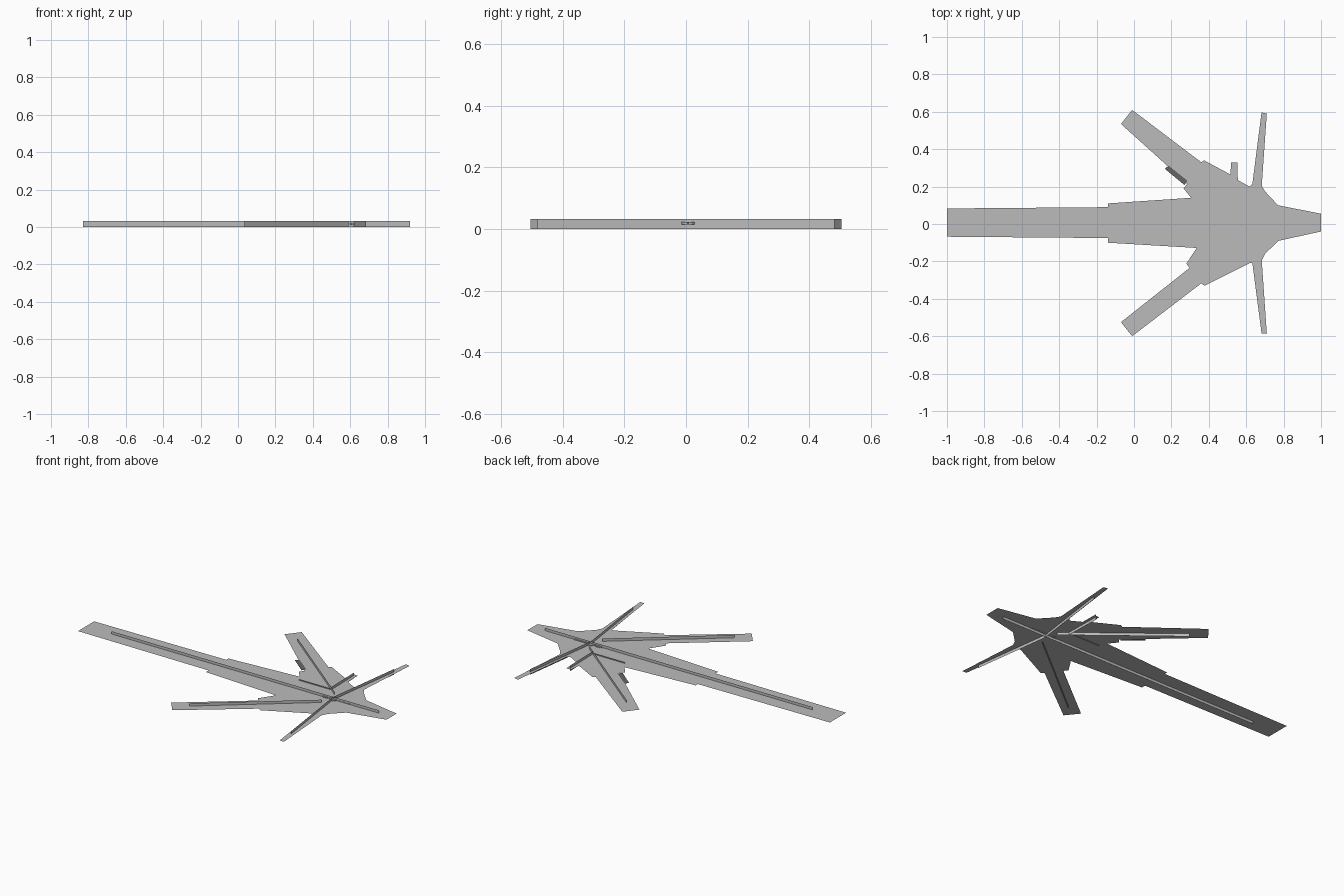
import bpy, bmesh, math
from mathutils import Matrix, Vector

if "Cube" in bpy.data.objects:
    bpy.data.objects.remove(bpy.data.objects["Cube"])

H = 0.033          # rib height
MID = H / 2        # level of the flat sheet


def material(name, v):
    m = bpy.data.materials.new(name)
    m.diffuse_color = (v, v, v, 1)
    m.use_nodes = True
    m.node_tree.nodes["Principled BSDF"].inputs["Base Color"].default_value = m.diffuse_color
    return m


grey = material("light grey", 0.5)
dark = material("dark grey", 0.13)


def finish(name, bm, mat):
    me = bpy.data.meshes.new(name)
    bm.to_mesh(me)
    bm.free()
    me.materials.append(mat)
    ob = bpy.data.objects.new(name, me)
    bpy.context.collection.objects.link(ob)
    return ob


def sheet(name, pts, z, mat):
    """Flat horizontal face from an outline."""
    bm = bmesh.new()
    f = bm.faces.new([bm.verts.new((x, y, z)) for x, y in pts])
    f.normal_update()
    if f.normal.z < 0:
        f.normal_flip()
    bmesh.ops.triangulate(bm, faces=bm.faces[:])
    return finish(name, bm, mat)


def rib(name, path, z0=0.0, z1=H):
    """Upright thin strip along a path."""
    bm = bmesh.new()
    cols = [(bm.verts.new((x, y, z0)), bm.verts.new((x, y, z1))) for x, y in path]
    for (a, b), (c, d) in zip(cols, cols[1:]):
        bm.faces.new((a, c, d, b))
    return finish(name, bm, grey)


# Body sheet: long tail, swept wings, side fins and blunt nose
outline = [
    (-1, .083), (-.14, .09), (-.14, .11), (.305, .14), (.265, .19), (.285, .215),
    (-.07, .535), (-.01, .61), (.36, .33), (.375, .34), (.515, .265), (.52, .33),
    (.553, .33), (.555, .235), (.617, .20), (.633, .215), (.682, .597), (.71, .59),
    (.683, .205), (.70, .175), (.77, .10), (1, .055),
    (1, -.04), (.772, -.09), (.70, -.16), (.683, -.195), (.71, -.585), (.682, -.585),
    (.633, -.21), (.62, -.208), (.377, -.33), (.36, -.317), (-.01, -.60), (-.07, -.525),
    (.297, -.235), (.28, -.212), (.335, -.128), (-.14, -.10), (-.14, -.075), (-1, -.068),
]
sheet("body_sheet", outline, MID, grey)

# Dark flap at the inner edge of one wing
sheet("wing_flap", [(.165, .295), (.185, .312), (.285, .232), (.27, .208)], MID + .002, dark)

# Upright ribs along the middle of every arm
rib("spine_rib", [(-.83, .005), (.92, .005)])
for s, side in ((1, "left"), (-1, "right")):
    rib(side + "_wing_rib", [(.035, .505 * s), (.59, .06 * s)])
    rib(side + "_fin_rib", [(.685, .482 * s), (.62, 0)])

# Small ribs near the tab
rib("tab_rib", [(.535, .32), (.54, .10)])
rib("inner_rib", [(.54, .10), (.33, .10)], MID - .005, MID + .006)

# Hub fitting: ring, cross bar and long rod
bm = bmesh.new()
for size, at in (((.18, .006, .006), (.635, .007, MID + .002)),
                 ((.03, .018, .008), (.57, .007, MID + .002)),
                 ((.008, .046, .005), (.62, .005, MID + .002))):
    bmesh.ops.create_cube(bm, size=1, matrix=Matrix.Translation(Vector(at)) @ Matrix.Diagonal((*size, 1)))
bmesh.ops.create_cone(bm, cap_ends=True, segments=12, radius1=.022, radius2=.022, depth=.008,
                      matrix=Matrix.Translation((.62, .007, MID + .002)))
finish("hub_fitting", bm, grey)
